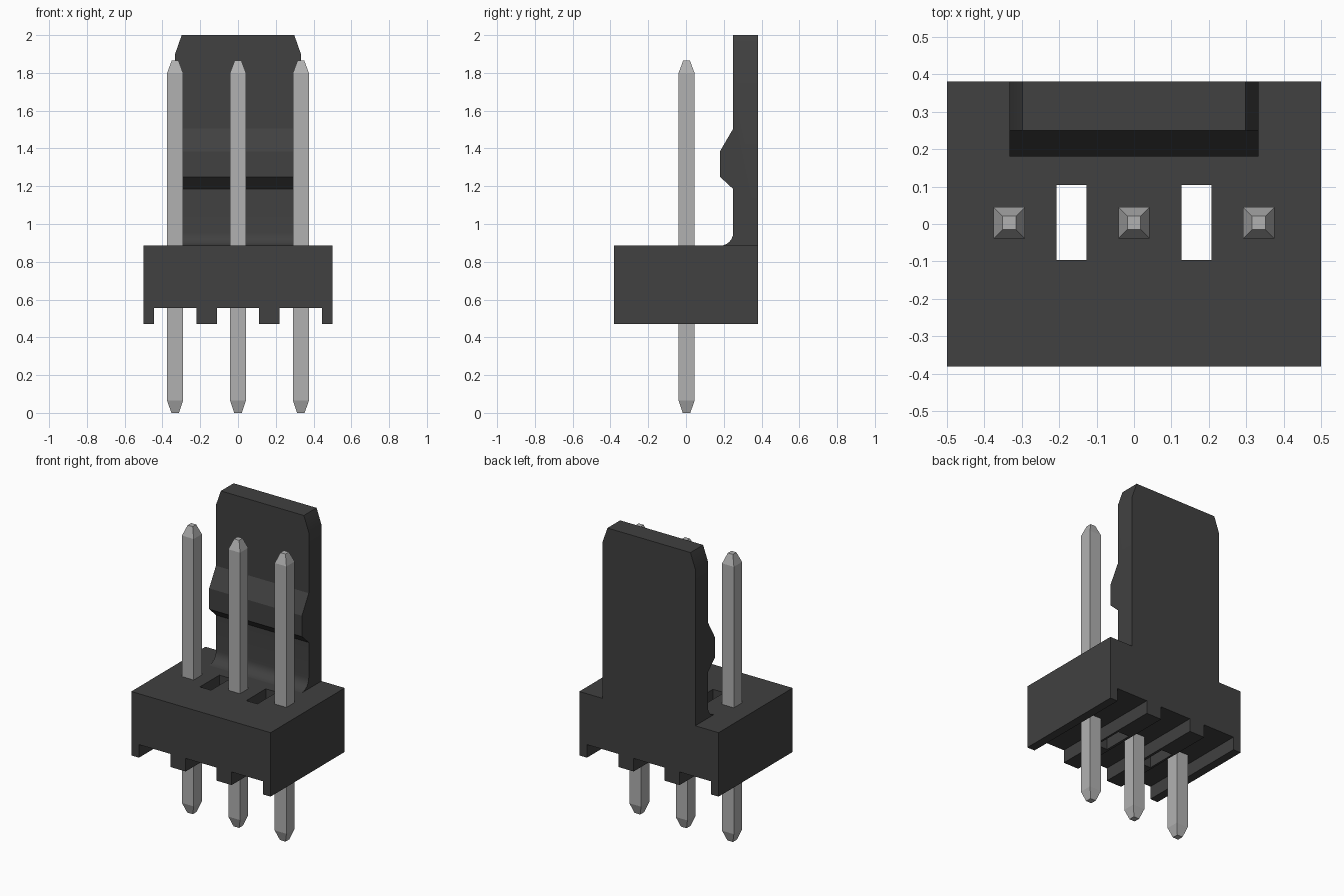
import bpy, bmesh
from math import sin, cos, radians

cube = bpy.data.objects.get("Cube")
if cube:
    bpy.data.objects.remove(cube, do_unlink=True)


def material(name, colour, roughness):
    m = bpy.data.materials.new(name)
    m.use_nodes = True
    m.diffuse_color = (*colour, 1)
    bsdf = m.node_tree.nodes["Principled BSDF"]
    bsdf.inputs["Base Color"].default_value = (*colour, 1)
    bsdf.inputs["Roughness"].default_value = roughness
    return m


plastic = material("charcoal plastic", (0.052, 0.052, 0.052), 0.6)
metal = material("pin grey", (0.44, 0.44, 0.44), 0.4)


def finish(name, bm, mat):
    bmesh.ops.recalc_face_normals(bm, faces=bm.faces)
    mesh = bpy.data.meshes.new(name)
    bm.to_mesh(mesh)
    bm.free()
    mesh.materials.append(mat)
    ob = bpy.data.objects.new(name, mesh)
    bpy.context.collection.objects.link(ob)
    return ob


def extrude(bm, points, offset):
    """Fill a closed outline and push it along the offset."""
    face = bm.faces.new([bm.verts.new(p) for p in points])
    side = bmesh.ops.extrude_face_region(bm, geom=[face])["geom"]
    bmesh.ops.translate(bm, vec=offset,
                        verts=[v for v in side if isinstance(v, bmesh.types.BMVert)])


def cut(target, cutter):
    mod = target.modifiers.new("cut", "BOOLEAN")
    mod.operation = "DIFFERENCE"
    mod.solver = "EXACT"
    mod.object = cutter
    bpy.context.view_layer.objects.active = target
    bpy.ops.object.modifier_apply(modifier=mod.name)
    bpy.data.objects.remove(cutter, do_unlink=True)


BOTTOM, ROOF, TOP = 0.47, 0.555, 0.885
DEPTH, PITCH, PIN_Y = 0.38, 0.333, 0.003

# Housing: front outline with three channels underneath
outline = [(-0.5, TOP), (-0.5, BOTTOM)]
for x0, x1 in ((-0.445, -0.22), (-0.11, 0.11), (0.22, 0.445)):
    outline += [(x0, BOTTOM), (x0, ROOF), (x1, ROOF), (x1, BOTTOM)]
outline += [(0.5, BOTTOM), (0.5, TOP)]
bm = bmesh.new()
extrude(bm, [(x, -DEPTH, z) for x, z in outline], (0, 2 * DEPTH, 0))
housing = finish("housing", bm, plastic)

# Two slots passing through the ribs
bm = bmesh.new()
for x in (-PITCH / 2, PITCH / 2):
    a, b, y0, y1 = x - 0.04, x + 0.04, -0.096, 0.104
    extrude(bm, [(a, y0, 0.3), (b, y0, 0.3), (b, y1, 0.3), (a, y1, 0.3)], (0, 0, 1))
cutter = finish("slot_cutter", bm, plastic)
cutter.hide_render = True
cut(housing, cutter)

# Latch tab: side profile with a curved foot and a catch ridge
profile = [(DEPTH, 2), (DEPTH, TOP)]
for i in range(7):
    t = radians(-90 + 15 * i)
    profile.append((0.18 + 0.07 * cos(t), TOP + 0.07 + 0.07 * sin(t)))
profile += [(0.25, 1.185), (0.18, 1.25), (0.18, 1.385), (0.25, 1.505), (0.25, 2)]
bm = bmesh.new()
extrude(bm, [(-PITCH, y, z) for y, z in profile], (2 * PITCH, 0, 0))
tab = finish("latch_tab", bm, plastic)

# Sloped upper corners of the tab
bm = bmesh.new()
for s in (-1, 1):
    corner = [(0.298, 2), (0.333, 1.9), (0.368, 1.8), (0.5, 1.8), (0.5, 2.1), (0.263, 2.1)]
    extrude(bm, [(s * x, 0.1, z) for x, z in corner], (0, 0.5, 0))
cutter = finish("corner_cutter", bm, plastic)
cutter.hide_render = True
cut(tab, cutter)
bpy.ops.object.select_all(action="DESELECT")
tab.select_set(True)
bpy.context.view_layer.objects.active = tab
bpy.ops.object.shade_smooth_by_angle(angle=radians(20))

# Square pins with tapered ends
for name, x in (("right", -PITCH), ("middle", 0), ("left", PITCH)):
    bm = bmesh.new()
    rings = []
    for z, r in ((0, 0.02), (0.065, 0.042), (1.8, 0.042), (1.865, 0.018)):
        rings.append([bm.verts.new((x + r * i, PIN_Y + r * j, z))
                      for i, j in ((-1, -1), (1, -1), (1, 1), (-1, 1))])
    for low, high in zip(rings, rings[1:]):
        for k in range(4):
            n = (k + 1) % 4
            bm.faces.new((low[k], low[n], high[n], high[k]))
    bm.faces.new(rings[0])
    bm.faces.new(rings[-1])
    finish(name + "_pin", bm, metal)
